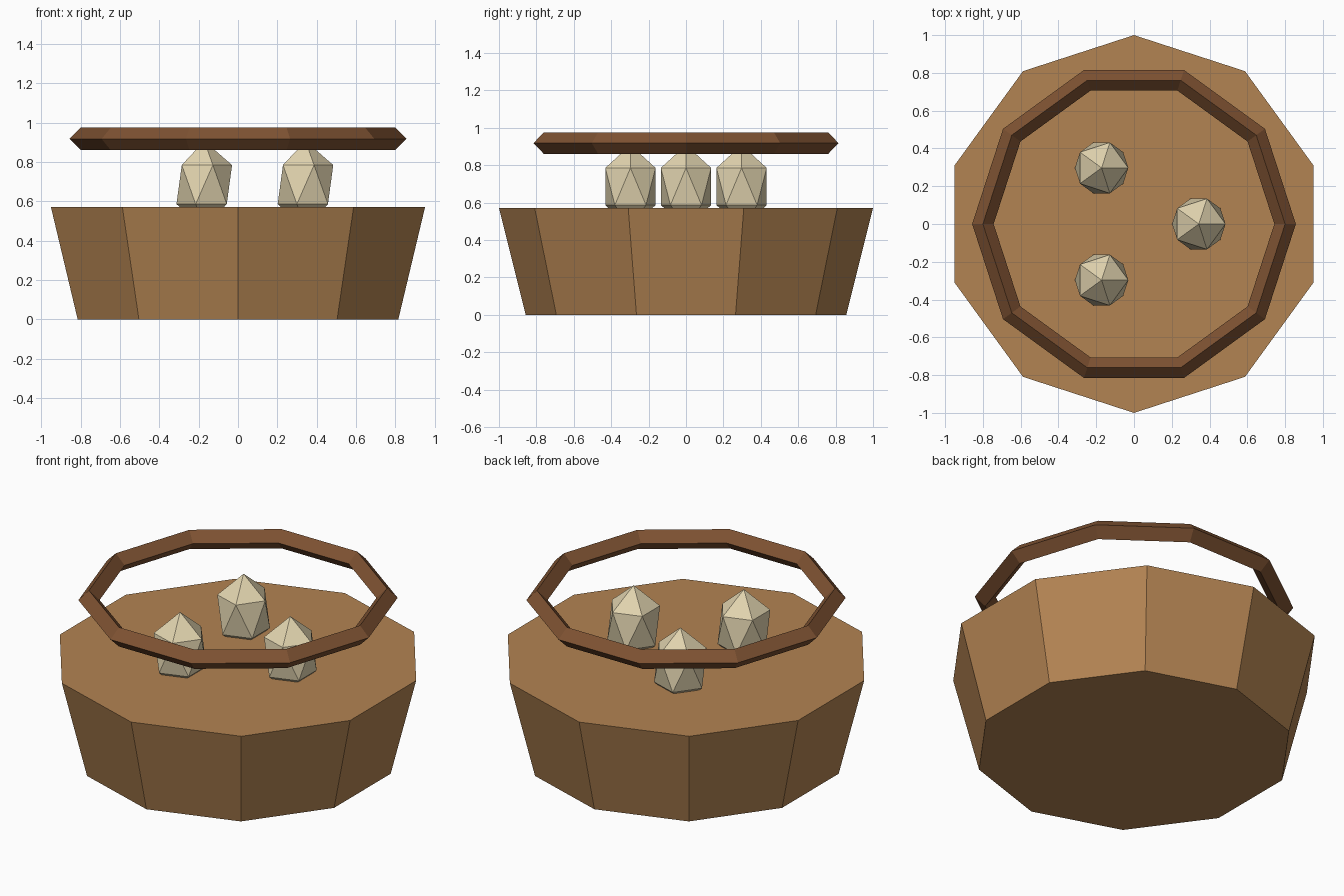
import bpy
from math import cos, sin, radians

if "Cube" in bpy.data.objects:
    bpy.data.objects.remove(bpy.data.objects["Cube"])


def finish(name, color):
    obj = bpy.context.object
    obj.name = name
    mat = bpy.data.materials.get(color[0]) or bpy.data.materials.new(color[0])
    mat.diffuse_color = color[1]
    mat.use_nodes = True
    mat.node_tree.nodes["Principled BSDF"].inputs["Base Color"].default_value = mat.diffuse_color
    obj.data.materials.append(mat)
    return obj


WICKER = ("wicker", (0.45, 0.23, 0.085, 1))
WOOD = ("dark_wood", (0.21, 0.085, 0.032, 1))
SHELL = ("eggshell", (0.76, 0.66, 0.43, 1))

# Basket body: ten-sided tapered tub with closed top
bpy.ops.mesh.primitive_cone_add(vertices=10, radius1=0.857, radius2=1.0,
                                depth=0.571, location=(0, 0, 0.2855))
finish("basket_body", WICKER)

# Handle: ten-sided ring with a diamond cross-section
bpy.ops.mesh.primitive_torus_add(major_segments=10, minor_segments=4,
                                 major_radius=0.8, minor_radius=0.057,
                                 location=(0, 0, 0.918))
finish("handle_ring", WOOD)

# Three stretched eggs, half sunk into the basket top
for i in range(3):
    a = radians(120 * i)
    bpy.ops.mesh.primitive_ico_sphere_add(
        subdivisions=1, radius=1,
        location=(0.343 * cos(a), 0.343 * sin(a), 0.686))
    egg = finish(f"egg_{i + 1}", SHELL)
    egg.scale = (0.158, 0.158, 0.222)
